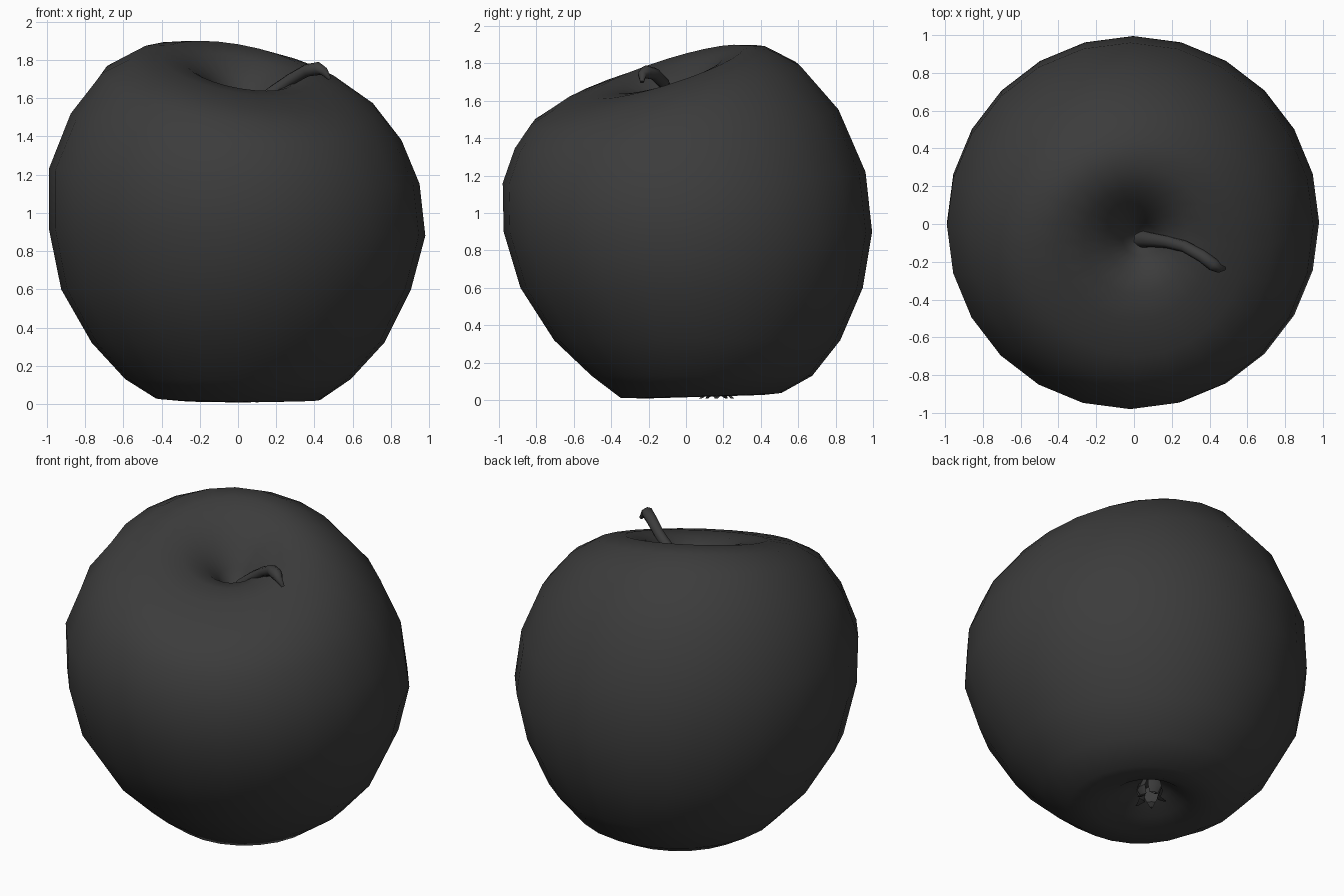
import bpy, bmesh, math, random
from mathutils import Vector

if "Cube" in bpy.data.objects:
    bpy.data.objects.remove(bpy.data.objects["Cube"])

random.seed(4)
SIDES = 24

skin = bpy.data.materials.new("dark_grey")
skin.diffuse_color = (0.045, 0.045, 0.045, 1)
skin.use_nodes = True
skin.node_tree.nodes["Principled BSDF"].inputs["Base Color"].default_value = skin.diffuse_color


def finish(name, bm, angle=180):
    bmesh.ops.recalc_face_normals(bm, faces=bm.faces)
    mesh = bpy.data.meshes.new(name)
    bm.to_mesh(mesh)
    bm.free()
    mesh.materials.append(skin)
    obj = bpy.data.objects.new(name, mesh)
    bpy.context.collection.objects.link(obj)
    bpy.ops.object.select_all(action='DESELECT')
    obj.select_set(True)
    bpy.context.view_layer.objects.active = obj
    bpy.ops.object.shade_smooth_by_angle(angle=math.radians(angle))
    return obj


def bridge(bm, rings):
    for a, b in zip(rings, rings[1:]):
        n = len(a)
        for i in range(n):
            bm.faces.new((a[i], a[(i + 1) % n], b[(i + 1) % n], b[i]))


def cap(bm, ring, point):
    tip = bm.verts.new(point)
    for i in range(len(ring)):
        bm.faces.new((ring[i], ring[(i + 1) % len(ring)], tip))


# Fruit body: leaning rings (radius, height, centre x, centre y, slope x, slope y)
RINGS = [
    (0.05, 0.13, 0.02, 0.17, 0, 0),
    (0.12, 0.095, 0.02, 0.16, 0, 0),
    (0.21, 0.045, 0.01, 0.13, 0, 0.02),
    (0.31, 0.018, 0, 0.10, 0, 0.03),
    (0.43, 0.025, 0, 0.08, -0.01, 0.03),
    (0.59, 0.13, 0, 0.085, 0, 0),
    (0.765, 0.32, 0, 0.06, 0, 0),
    (0.915, 0.60, -0.01, 0.03, 0, 0),
    (0.985, 0.90, -0.005, 0.01, -0.02, 0),
    (0.97, 1.19, -0.02, -0.01, -0.04, 0.03),
    (0.865, 1.45, -0.01, -0.05, -0.08, 0.12),
    (0.72, 1.63, 0.01, -0.11, -0.14, 0.22),
    (0.57, 1.715, 0.01, -0.13, -0.16, 0.28),
    (0.41, 1.755, 0, -0.10, -0.17, 0.31),
    (0.28, 1.735, 0.01, -0.09, -0.17, 0.30),
    (0.17, 1.67, 0.02, -0.08, -0.15, 0.25),
    (0.09, 1.58, 0.03, -0.08, -0.1, 0.15),
    (0.04, 1.50, 0.03, -0.08, 0, 0),
]
bm = bmesh.new()
rings = []
for r, z, cx, cy, sx, sy in RINGS:
    ring = []
    for i in range(SIDES):
        a = 2 * math.pi * i / SIDES
        dx, dy = r * math.cos(a), r * math.sin(a)
        ring.append(bm.verts.new((cx + dx, cy + dy, z + sx * dx + sy * dy)))
    rings.append(ring)
bridge(bm, rings)
cap(bm, rings[0], (0.02, 0.17, 0.135))
cap(bm, rings[-1], (0.03, -0.08, 1.48))
finish("fruit_body", bm)

# Stem: bent tube with a thicker foot and a hooked, pinched end
PATH = [(0.04, -0.08, 1.47, 0.05), (0.10, -0.085, 1.56, 0.04),
        (0.18, -0.095, 1.63, 0.034), (0.27, -0.12, 1.695, 0.031),
        (0.36, -0.17, 1.745, 0.033), (0.42, -0.215, 1.755, 0.035),
        (0.45, -0.235, 1.74, 0.024), (0.48, -0.235, 1.70, 0.010)]
bm = bmesh.new()
rings = []
points = [Vector(p[:3]) for p in PATH]
for k, p in enumerate(points):
    along = points[min(k + 1, len(points) - 1)] - points[max(k - 1, 0)]
    along.normalize()
    u = along.cross(Vector((0.5, 0.85, 0))).normalized()
    v = along.cross(u)
    rings.append([bm.verts.new(p + PATH[k][3] * (math.cos(math.tau * i / 8) * u
                                                 + math.sin(math.tau * i / 8) * v))
                  for i in range(8)])
bridge(bm, rings)
bm.faces.new(rings[0])
bm.faces.new(rings[-1])
finish("stem", bm, 50)

# Calyx: five withered leaflets hanging in the bottom hollow
bm = bmesh.new()
centre = Vector((0.02, 0.17, 0))
for n in range(5):
    a = math.tau * n / 5 + random.uniform(-0.2, 0.2)
    out = Vector((math.cos(a), math.sin(a), 0))
    side = Vector((-out.y, out.x, 0))
    rows = []
    for r, z, w in ((0.045, 0.135, 0.035), (0.065, 0.075, 0.042),
                    (0.05, 0.03, 0.026), (0.085, 0.008, 0.007)):
        r += random.uniform(-0.008, 0.012)
        c = centre + out * r + Vector((0, 0, z))
        rows.append([bm.verts.new(c - side * w), bm.verts.new(c + out * 0.012),
                     bm.verts.new(c + side * w), bm.verts.new(c - out * 0.006)])
    bridge(bm, rows)
    bm.faces.new(rows[0])
    bm.faces.new(rows[-1])
finish("calyx", bm, 40)
